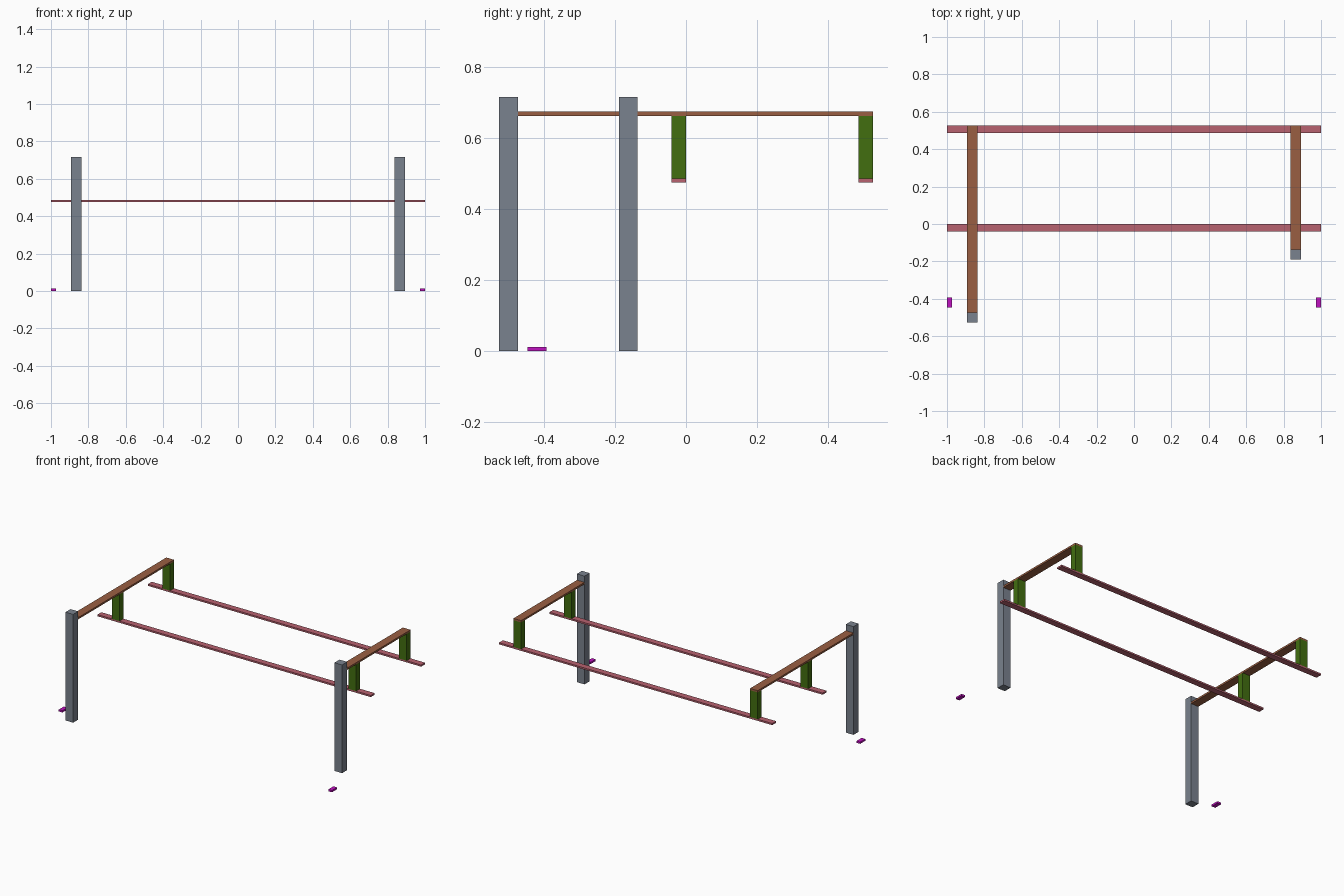
import bpy

cube = bpy.data.objects.get("Cube")
if cube:
    bpy.data.objects.remove(cube, do_unlink=True)


def material(name, rgb):
    # sRGB 0-255 to linear
    lin = [((c / 255 + 0.055) / 1.055) ** 2.4 if c > 10 else c / 255 / 12.92 for c in rgb]
    mat = bpy.data.materials.new(name)
    mat.use_nodes = True
    mat.diffuse_color = (*lin, 1)
    mat.node_tree.nodes["Principled BSDF"].inputs["Base Color"].default_value = (*lin, 1)
    return mat


GREY = material("slate grey", (122, 130, 142))
BROWN = material("brown", (154, 95, 66))
GREEN = material("leaf green", (66, 110, 16))
ROSE = material("rose red", (184, 98, 112))
PURPLE = material("purple", (192, 18, 192))


def box(name, mat, x, y, z):
    """Box spanning the given (low, high) ranges."""
    bpy.ops.mesh.primitive_cube_add(size=1)
    obj = bpy.context.object
    obj.name = name
    spans = (x, y, z)
    for v in obj.data.vertices:
        v.co = [s[0] if c < 0 else s[1] for c, s in zip(v.co, spans)]
    obj.data.materials.append(mat)
    return obj


POST_W, POST_D, POST_H = 0.056, 0.053, 0.716
BEAM_Z = (0.663, 0.675)
RAIL_Z = (0.475, 0.486)
BACK = 0.527
RAILS = {"front": (-0.041, 0.0), "back": (0.486, BACK)}

# Each side: post, beam running back from it, two hangers and a floor block
for side, sign, post_y in (("right", -1, -0.527), ("left", 1, -0.189)):
    cx = sign * 0.866
    x = (cx - POST_W / 2, cx + POST_W / 2)
    box(f"{side}_post", GREY, x, (post_y, post_y + POST_D), (0, POST_H))
    box(f"{side}_beam", BROWN, x, (post_y + POST_D, BACK), BEAM_Z)
    for end, y in RAILS.items():
        box(f"{side}_{end}_hanger", GREEN, x, y, (RAIL_Z[1], BEAM_Z[0]))
    bx = sorted((sign * 0.973, sign * 1.0))
    box(f"{side}_floor_block", PURPLE, bx, (-0.446, -0.393), (0, 0.012))

# Long rails under the hangers
for end, y in RAILS.items():
    box(f"{end}_rail", ROSE, (-1, 1), y, RAIL_Z)
